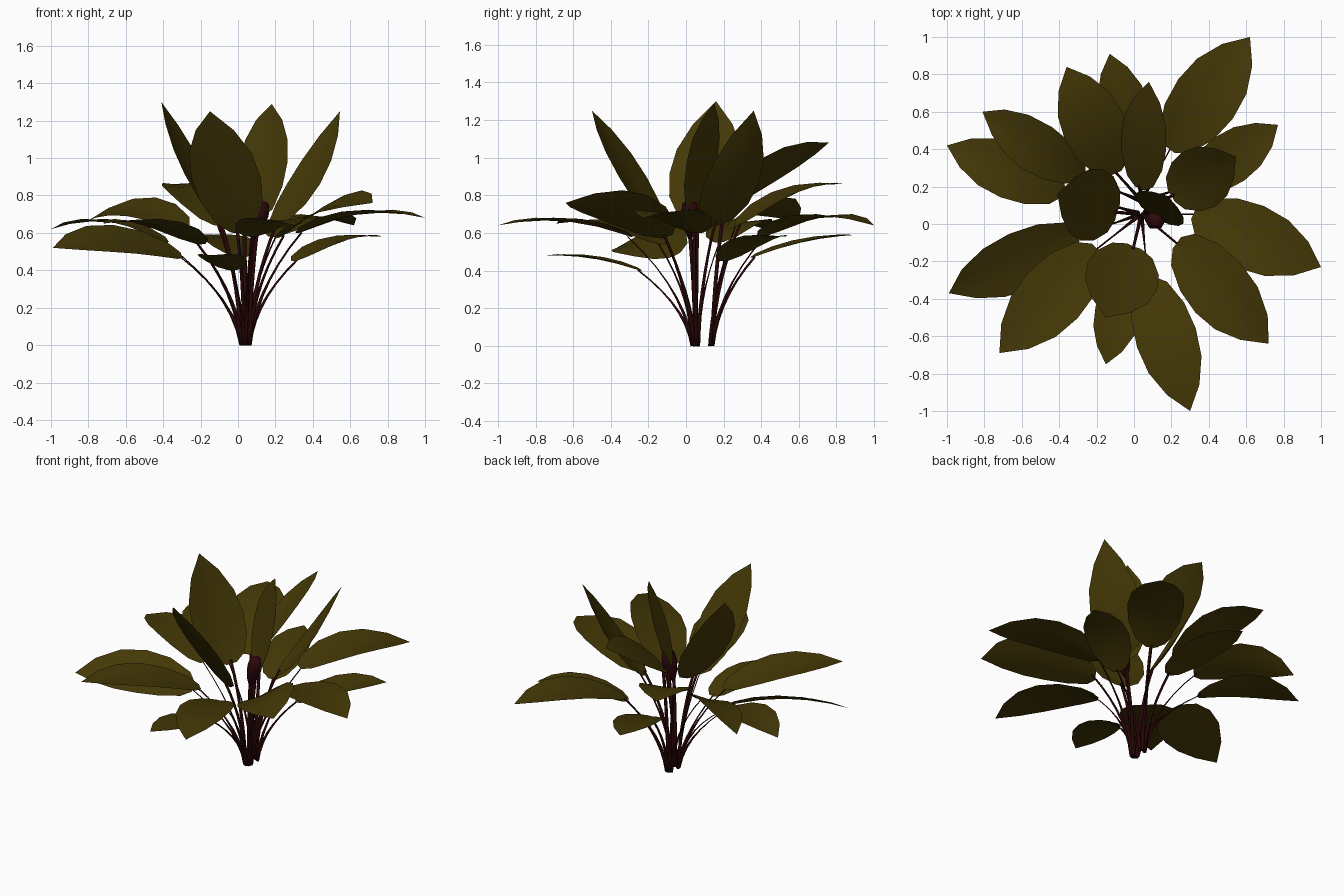
import bpy, bmesh, math
from mathutils import Vector

cube = bpy.data.objects.get("Cube")
if cube:
    bpy.data.objects.remove(cube)


def make_material(name, rgb):
    m = bpy.data.materials.new(name)
    m.use_nodes = True
    m.diffuse_color = (*rgb, 1)
    bsdf = m.node_tree.nodes["Principled BSDF"]
    bsdf.inputs["Base Color"].default_value = (*rgb, 1)
    bsdf.inputs["Roughness"].default_value = 0.8
    return m


LEAF = make_material("olive leaf", (.059, .040, .002))
STEM = make_material("dark red stem", (.024, .002, .002))
BUD = make_material("maroon bud", (.027, .002, .004))
UP = Vector((0, 0, 1))


def curve_point(a, b, c, t):
    """Point on a quadratic curve."""
    return a * (1 - t) ** 2 + b * 2 * t * (1 - t) + c * t ** 2


def add_grid(name, rows, material, closed=False):
    """Skin rows of points into a smooth surface."""
    bm = bmesh.new()
    grid = [[bm.verts.new(p) for p in row] for row in rows]
    n = len(grid[0])
    for lower, upper in zip(grid, grid[1:]):
        for j in range(n if closed else n - 1):
            k = (j + 1) % n
            bm.faces.new((lower[j], lower[k], upper[k], upper[j]))
    if closed:
        bm.faces.new(grid[0][::-1])
        bm.faces.new(grid[-1])
    bmesh.ops.remove_doubles(bm, verts=bm.verts, dist=1e-5)
    for f in bm.faces:
        f.smooth = True
    mesh = bpy.data.meshes.new(name)
    bm.to_mesh(mesh)
    bm.free()
    mesh.materials.append(material)
    obj = bpy.data.objects.new(name, mesh)
    bpy.context.collection.objects.link(obj)


def add_tube(name, path, radii, material, sides=6):
    """Rings along a path, each turned to face along it."""
    rows = []
    for i, (p, r) in enumerate(zip(path, radii)):
        d = path[min(i + 1, len(path) - 1)] - path[max(i - 1, 0)]
        turn = UP.rotation_difference(d.normalized())
        ring = [math.tau * j / sides for j in range(sides)]
        rows.append([p + turn @ Vector((r * math.cos(a), r * math.sin(a), 0)) for a in ring])
    add_grid(name, rows, material, closed=True)


# Leaf outline: position along the midrib, share of the half width
OUTLINE = ((0, .2), (.07, .58), (.25, .9), (.45, 1), (.65, .9), (.84, .55), (1, 0))


def add_leaf(name, base, tip, width, arch, roll=0):
    mid = (base + tip) / 2 + UP * arch * 2
    flat = Vector((tip.x - base.x, tip.y - base.y, 0)).normalized()
    right = flat.cross(UP)
    rows = []
    for t, w in OUTLINE:
        along = ((mid - base) * (1 - t) + (tip - mid) * t).normalized()
        normal = right.cross(along)
        angle = math.radians(roll)
        side = right * math.cos(angle) + normal * math.sin(angle)
        half = w * width / 2
        center = curve_point(base, mid, tip, t)
        rows.append([center + side * half * s + normal * half * .1 * (abs(s) - .5)
                     for s in (1, .5, 0, -.5, -1)])
    add_grid(name, rows, LEAF)


def add_stem(name, foot, top):
    """Upright stalk that bends outward; far-reaching ones are thinner."""
    bend = foot.lerp(top, .13)
    bend.z = top.z * .52
    reach = (top - foot).xy.length
    end = max(.003, .013 - .028 * reach)
    steps = [i / 7 for i in range(8)]
    add_tube(name, [curve_point(foot, bend, top, t) for t in steps],
             [.013 + (end - .013) * min(1, t * 1.5) for t in steps], STEM)


# Base, tip, width, arch and optional roll of each leaf
LEAVES = (
    # spreading leaves, around the plant
    ((.19, .4, .58), (.62, 1, .64), .36, .08),
    ((.3, .2, .45), (.77, .53, .58), .28, .05),
    ((.32, .06, .6), (1, -.23, .68), .36, .07),
    ((.23, -.1, .58), (.72, -.64, .76), .38, .07, -20),
    ((.07, -.29, .58), (.3, -1, .64), .33, .06),
    ((-.03, -.24, .4), (-.15, -.75, .48), .25, .03),
    ((-.2, -.13, .54), (-.72, -.69, .65), .36, .06),
    ((-.3, -.06, .48), (-.99, -.37, .52), .35, .06, 26),
    ((-.38, .17, .55), (-1, .42, .62), .3, .08),
    ((-.28, .25, .63), (-.81, .6, .66), .29, .09, 20),
    ((-.1, .27, .64), (-.36, .84, .86), .34, .07),
    ((.02, .35, .47), (-.13, .91, .59), .27, .03),
    # upright leaves in the middle
    ((.03, .19, .74), (.08, .76, 1.08), .28, .04, 28),
    ((.2, .15, .64), (.545, .36, 1.25), .34, -.06),
    ((-.09, .06, .66), (-.41, .16, 1.3), .4, -.04),
    ((.11, .04, .68), (.18, .15, 1.29), .3, .02),
    ((0, -.12, .6), (-.15, -.5, 1.25), .4, 0),
)

for i, (base, tip, *shape) in enumerate(LEAVES, 1):
    base, tip = Vector(base), Vector(tip)
    add_leaf(f"leaf_{i}", base, tip, *shape)
    # stems leave the crown on the side of their leaf, in two clumps
    out = Vector((base.x - .04, base.y - .07, 0)).normalized()
    clump = .12 if base.y > .18 else .055
    foot = Vector((.04 + out.x * .02, clump + out.y * .02, 0))
    add_stem(f"stem_{i}", foot, base.lerp(tip, .03))

# Rolled young bud on its own stalk
add_stem("bud_stem", Vector((.045, .05, 0)), Vector((.08, .02, .6)))
heights = (.57, .63, .7, .75, .77)
add_tube("bud", [Vector((.08 + (z - .57) * .25, .02, z)) for z in heights],
         (.01, .038, .052, .046, .025), BUD)
